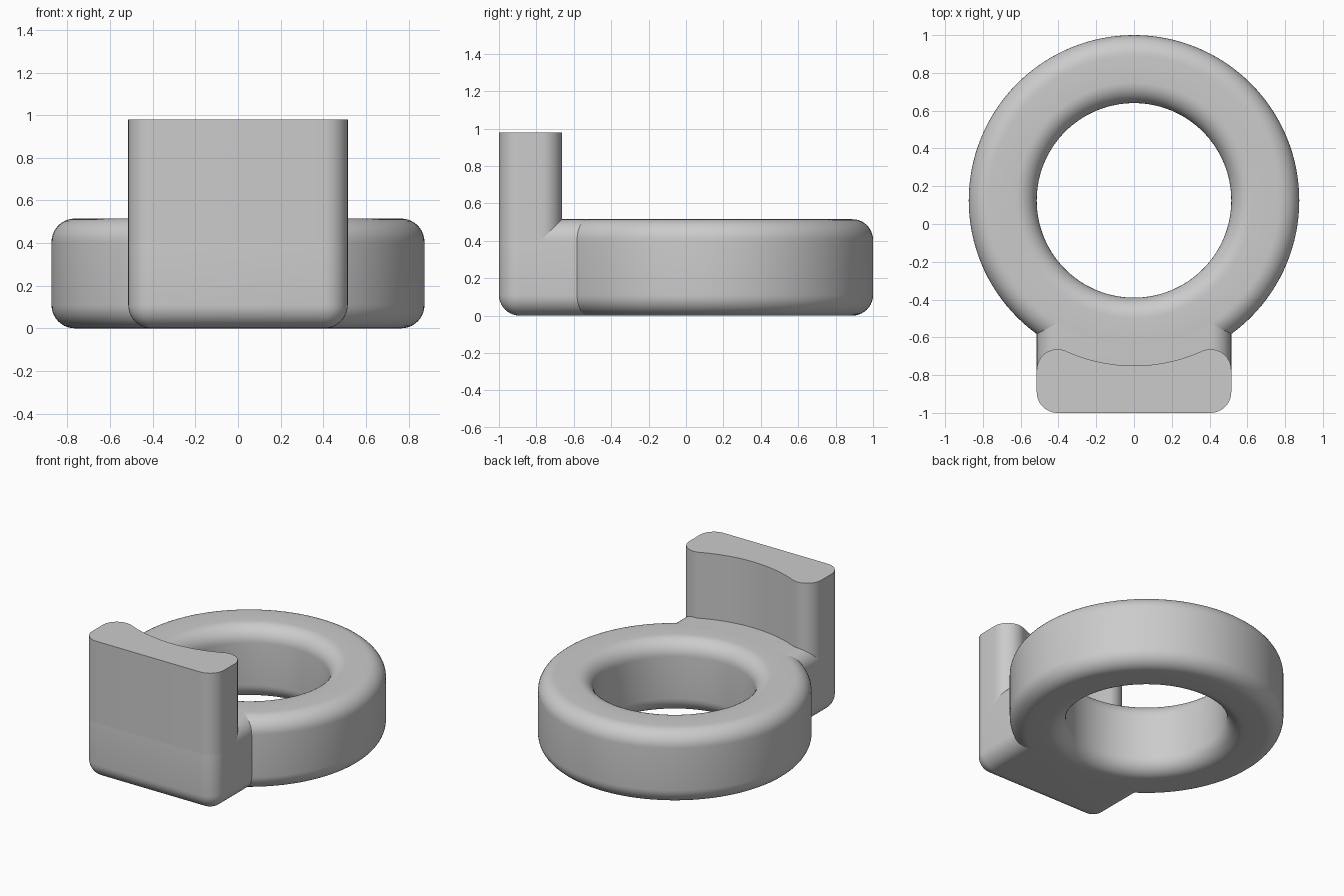
import bpy
import bmesh
from math import atan2, cos, sin, pi, radians, sqrt
from mathutils import Matrix, Vector

if "Cube" in bpy.data.objects:
    bpy.data.objects.remove(bpy.data.objects["Cube"], do_unlink=True)

FILLET = 0.11
HALF_W = 0.515        # half width of the foot and the upright
THICK = 0.515         # height of the ring and the foot
HEIGHT = 0.98
RING_Y, R_OUT, R_IN = 0.125, 0.875, 0.515

grey = bpy.data.materials.new("light grey")
grey.use_nodes = True
colour = (0.6, 0.6, 0.6, 1)
grey.diffuse_color = colour
grey.node_tree.nodes["Principled BSDF"].inputs["Base Color"].default_value = colour


def arc(cx, cy, r, start, end, steps=10):
    angles = [start + (end - start) * i / steps for i in range(steps + 1)]
    return [(cx + r * cos(a), cy + r * sin(a)) for a in angles]


def finish(name, bm):
    bmesh.ops.recalc_face_normals(bm, faces=bm.faces)
    mesh = bpy.data.meshes.new(name)
    bm.to_mesh(mesh)
    bm.free()
    obj = bpy.data.objects.new(name, mesh)
    bpy.context.collection.objects.link(obj)
    mesh.materials.append(grey)
    bpy.ops.object.select_all(action='DESELECT')
    obj.select_set(True)
    bpy.context.view_layer.objects.active = obj
    bpy.ops.object.shade_smooth_by_angle(angle=radians(30))
    return obj


# Ring: rounded rectangular section spun about the vertical axis
section = []
for i, (x, z) in enumerate([(R_OUT - FILLET, THICK - FILLET), (R_IN + FILLET, THICK - FILLET),
                            (R_IN + FILLET, FILLET), (R_OUT - FILLET, FILLET)]):
    section += arc(x, z, FILLET, i * pi / 2, (i + 1) * pi / 2)
bm = bmesh.new()
verts = [bm.verts.new((x, RING_Y, z)) for x, z in section]
edges = [bm.edges.new((v, verts[i - 1])) for i, v in enumerate(verts)]
bmesh.ops.spin(bm, geom=verts + edges, cent=(0, RING_Y, 0), axis=(0, 0, 1),
               angle=2 * pi, steps=128, use_merge=True)
bmesh.ops.remove_doubles(bm, verts=bm.verts, dist=0.0001)
finish("ring", bm)

# Foot: rounded block running from the front into the ring
back, front = -0.53, -1.0
bm = bmesh.new()
bmesh.ops.create_cube(bm, size=1, matrix=Matrix.LocRotScale(
    Vector((0, (back + front) / 2, THICK / 2)), None, Vector((2 * HALF_W, back - front, THICK))))
rounded = [e for e in bm.edges if any(v.co.y < back - 0.1 for v in e.verts)]
bmesh.ops.bevel(bm, geom=rounded, offset=FILLET, segments=10, profile=0.5, affect='EDGES')
finish("foot", bm)

# Upright plate: rounded corners, back hollowed concentric with the ring
corner_x = HALF_W - FILLET
drop = sqrt((R_OUT + FILLET) ** 2 - corner_x ** 2)
lean = atan2(drop, -corner_x)
half = arc(corner_x, front + FILLET, FILLET, -pi / 2, 0)
half += arc(corner_x, RING_Y - drop, FILLET, 0, lean, 16)
half += arc(0, RING_Y, R_OUT, lean - pi, -pi / 2, 16)[1:]
outline = half + [(-x, y) for x, y in reversed(half[:-1])]
bm = bmesh.new()
base = bm.faces.new([bm.verts.new((x, y, THICK - FILLET)) for x, y in outline])
walls = bmesh.ops.extrude_face_region(bm, geom=[base], use_keep_orig=True)["geom"]
bmesh.ops.translate(bm, vec=(0, 0, HEIGHT - THICK + FILLET),
                    verts=[g for g in walls if isinstance(g, bmesh.types.BMVert)])
finish("upright", bm)
